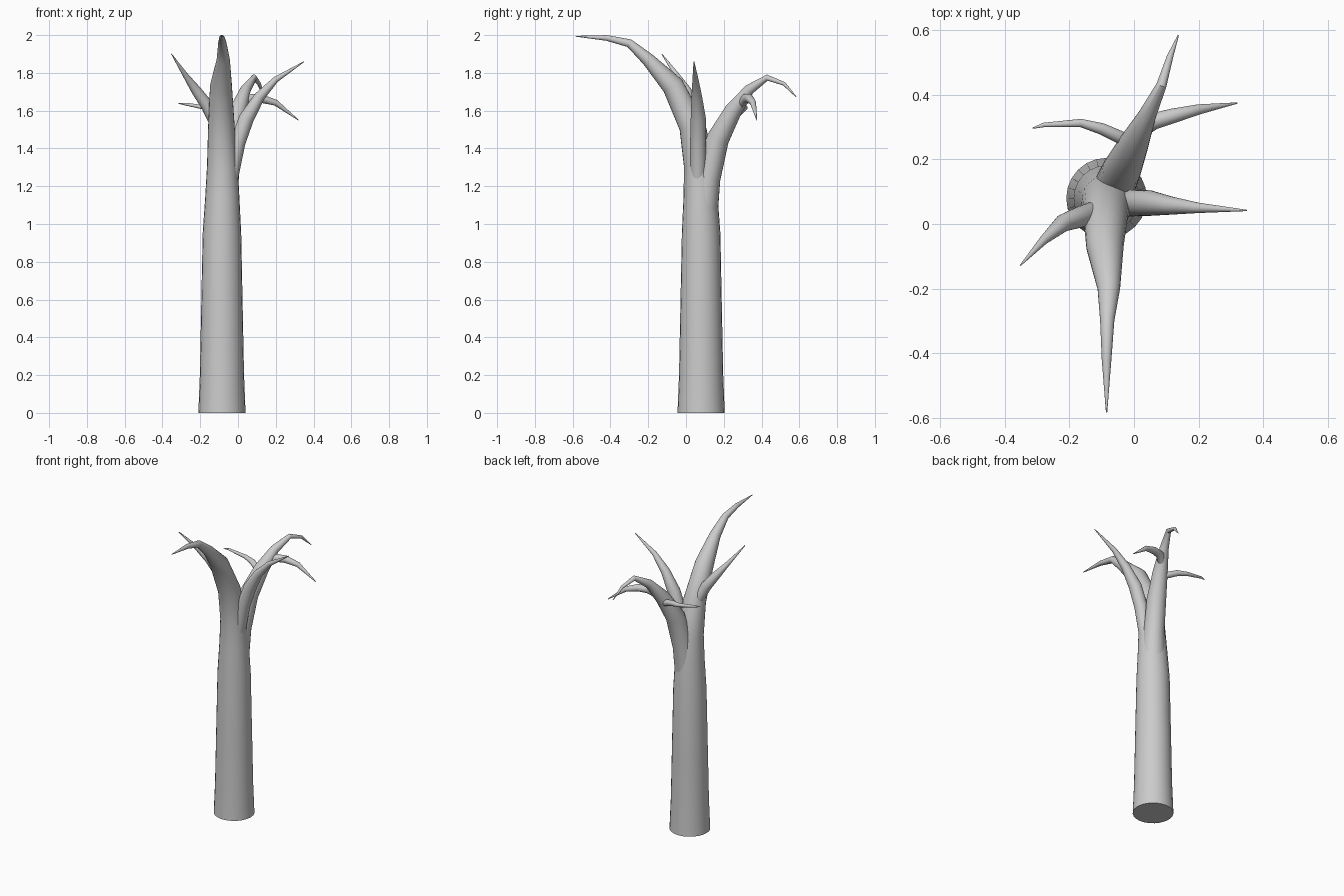
import bpy, bmesh, math
from mathutils import Vector

SIDES = 24

def limb(name, pts):
    """Tapered tube through (x, y, z, radius) points, capped at both ends."""
    P = [Vector(p[:3]) for p in pts]
    bm = bmesh.new()
    rings = []
    u = Vector((1, 0, 0))
    if abs((P[1] - P[0]).normalized().x) > 0.8:
        u = Vector((0, 1, 0))
    for i, p in enumerate(P):
        a = (p - P[i - 1]).normalized() if i else Vector()
        b = (P[i + 1] - p).normalized() if i < len(P) - 1 else Vector()
        t = (a + b).normalized()
        if i == 0 and p.z == 0:
            t = Vector((0, 0, 1))        # flat foot
        u = (u - t * u.dot(t)).normalized()
        v = t.cross(u)
        ring = []
        for k in range(SIDES):
            w = 2 * math.pi * k / SIDES
            ring.append(bm.verts.new(p + pts[i][3] * (u * math.cos(w) + v * math.sin(w))))
        rings.append(ring)
    for r, s in zip(rings, rings[1:]):
        for k in range(SIDES):
            j = (k + 1) % SIDES
            bm.faces.new((r[k], r[j], s[j], s[k]))
    bm.faces.new(rings[0][::-1])
    bm.faces.new(rings[-1])
    bmesh.ops.recalc_face_normals(bm, faces=bm.faces)
    me = bpy.data.meshes.new(name)
    bm.to_mesh(me)
    bm.free()
    ob = bpy.data.objects.new(name, me)
    bpy.context.collection.objects.link(ob)
    bpy.ops.object.select_all(action='DESELECT')
    ob.select_set(True)
    bpy.context.view_layer.objects.active = ob
    bpy.ops.object.shade_smooth_by_angle(angle=math.radians(40))
    return ob

# trunk, running on into the large front branch
limb("trunk", [
    (-.085, .08, 0, .125), (-.085, .08, .2, .117), (-.085, .08, .5, .111),
    (-.085, .08, .95, .102), (-.083, .077, 1.15, .09), (-.083, .07, 1.31, .081),
    (-.088, .033, 1.52, .07), (-.09, -.07, 1.733, .058),
    (-.078, -.2, 1.87, .035), (-.083, -.3, 1.957, .022),
    (-.085, -.42, 1.985, .015), (-.085, -.584, 1.994, .002)])

# large back branch
limb("back_branch", [
    (-.075, .09, 1.05, .078), (-.06, .118, 1.24, .064), (-.038, .168, 1.45, .06),
    (0, .25, 1.6, .046), (.04, .335, 1.712, .028), (.085, .43, 1.775, .016),
    (.112, .52, 1.742, .010), (.137, .584, 1.672, .002)])

# right branch
limb("right_branch", [
    (-.04, .065, 1.25, .042), (-.002, .065, 1.43, .041), (.045, .065, 1.56, .04),
    (.115, .057, 1.675, .028), (.2, .05, 1.765, .016), (.35, .042, 1.86, .002)])

# left branch
limb("left_branch", [
    (-.1, .05, 1.49, .03), (-.165, .022, 1.63, .033), (-.22, .003, 1.705, .027),
    (-.28, -.05, 1.79, .014), (-.352, -.128, 1.9, .002)])

# twigs on the back branch
limb("right_twig", [
    (0, .27, 1.61, .02), (.06, .318, 1.665, .026), (.12, .335, 1.665, .023),
    (.2, .355, 1.642, .016), (.32, .375, 1.55, .002)])
limb("left_twig", [
    (.0, .25, 1.56, .018), (-.05, .272, 1.585, .02), (-.1, .295, 1.605, .018),
    (-.165, .313, 1.615, .013), (-.28, .307, 1.635, .007), (-.314, .297, 1.638, .002)])
